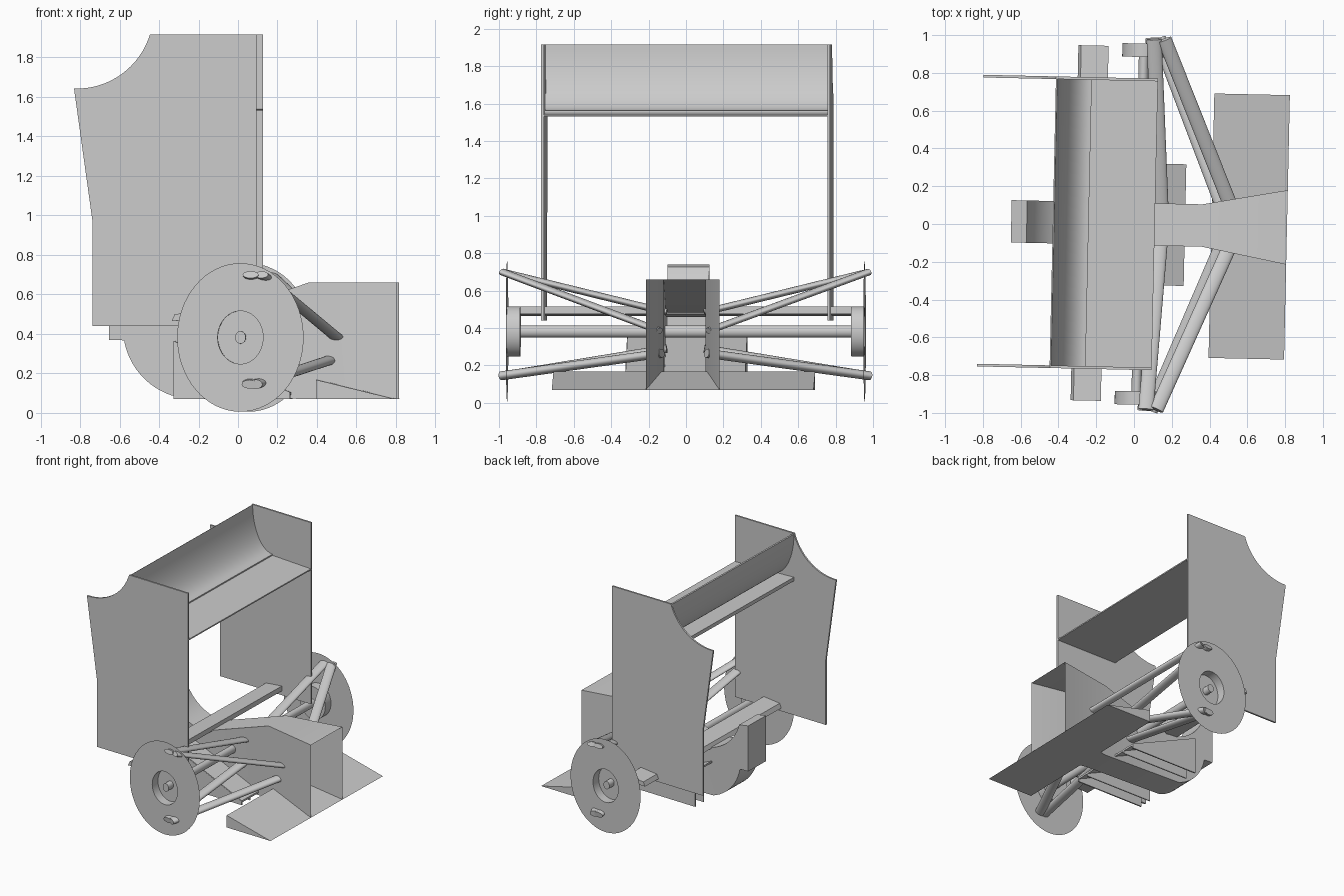
import bpy, bmesh, math
from mathutils import Vector, Matrix

cube = bpy.data.objects.get("Cube")
if cube:
    bpy.data.objects.remove(cube, do_unlink=True)

grey = bpy.data.materials.new("plain_grey")
grey.use_nodes = True
grey.diffuse_color = (0.6, 0.6, 0.6, 1)
grey.node_tree.nodes["Principled BSDF"].inputs["Base Color"].default_value = (0.6, 0.6, 0.6, 1)

# The whole assembly sits turned very slightly about z
TURN = Matrix.Rotation(-0.022, 4, 'Z')


def finish(name, bm, smooth=False, normals=True):
    if normals:
        bmesh.ops.recalc_face_normals(bm, faces=bm.faces)
    bm.transform(TURN)
    mesh = bpy.data.meshes.new(name)
    bm.to_mesh(mesh)
    bm.free()
    mesh.materials.append(grey)
    ob = bpy.data.objects.new(name, mesh)
    bpy.context.collection.objects.link(ob)
    if smooth:
        bpy.ops.object.select_all(action='DESELECT')
        ob.select_set(True)
        bpy.context.view_layer.objects.active = ob
        bpy.ops.object.shade_smooth_by_angle(angle=math.radians(35))
    return ob


def extrude(name, profile, y0, y1, smooth=False):
    """Solid from an x-z outline, between two y positions."""
    bm = bmesh.new()
    a = [bm.verts.new((x, y0, z)) for x, z in profile]
    b = [bm.verts.new((x, y1, z)) for x, z in profile]
    bm.faces.new(a)
    bm.faces.new(b)
    n = len(a)
    for i in range(n):
        bm.faces.new((a[i], a[(i + 1) % n], b[(i + 1) % n], b[i]))
    return finish(name, bm, smooth)


def arc(cx, cz, rx, rz, start, end, n=12):
    pts = []
    for i in range(n + 1):
        t = math.radians(start + (end - start) * i / n)
        pts.append((cx + rx * math.cos(t), cz + rz * math.sin(t)))
    return pts


def rod(name, start, end, width, height, n=24):
    """Oval bar from start to end."""
    start, end = Vector(start), Vector(end)
    axis = (end - start).normalized()
    side = axis.cross(Vector((0, 0, 1))).normalized()
    up = side.cross(axis)
    bm = bmesh.new()
    rings = []
    for p in (start, end):
        rings.append([bm.verts.new(p + side * x + up * z)
                      for x, z in arc(0, 0, width, height, 0, 360, n)[:-1]])
    for i in range(n):
        j = (i + 1) % n
        bm.faces.new((rings[0][i], rings[0][j], rings[1][j], rings[1][i]))
    for r in rings:
        bm.faces.new(r)
    return finish(name, bm, True)


def wheel(name, s, n=64):
    """Thin disc with a cup-shaped hub recessed on the outer side."""
    bm = bmesh.new()
    rings = []
    for rx, rz, y in ((0.32, 0.376, 0.956), (0.115, 0.134, 0.956), (0.115, 0.134, 0.885)):
        rings.append([bm.verts.new((x, s * y, z))
                      for x, z in arc(0.033, 0.382, rx, rz, 0, 360, n)[:-1]])
    for a, b in zip(rings, rings[1:]):
        for i in range(n):
            j = (i + 1) % n
            bm.faces.new((a[i], a[j], b[j], b[i]))
    bm.faces.new(rings[-1])
    return finish(name, bm, True)


# Tall side plates with a scooped rear corner
plate = [(-0.72, 0.44), (0.11, 0.44), (0.11, 1.915)]
plate += arc(-0.80, 2.03, 0.388, 0.388, -17, -92, 16)
plate += [(-0.72, 0.97)]

# Sloping floor under the rear, with its fences
ramp = [(0.27, 0.09), (-0.32, 0.35), (-0.32, 0.365), (0.27, 0.105)]
fence = [(0.27, 0.07), (0.27, 0.10), (-0.32, 0.36), (-0.32, 0.07)]
extrude("ramp_floor", ramp, -0.32, 0.32)

for s, side in ((1, "left"), (-1, "right")):
    extrude(side + "_end_plate", plate, s * 0.758, s * 0.772)
    extrude(side + "_ramp_fence", fence, s * 0.312, s * 0.322)
    extrude(side + "_inner_fence", fence, s * 0.21, s * 0.218)
    wheel(side + "_wheel_disc", s)
    # Suspension arms
    rod(side + "_upper_rear_arm", (0.085, s * 0.98, 0.70), (0.14, s * 0.10, 0.485), 0.04, 0.018)
    rod(side + "_upper_front_arm", (0.14, s * 0.98, 0.70), (0.50, s * 0.13, 0.385), 0.038, 0.018)
    rod(side + "_lower_rear_arm", (0.08, s * 0.985, 0.145), (0.12, s * 0.10, 0.29), 0.04, 0.022)
    rod(side + "_lower_front_arm", (0.11, s * 0.985, 0.145), (0.46, s * 0.12, 0.265), 0.038, 0.024)

rod("axle", (0.033, -0.945, 0.382), (0.033, 0.945, 0.382), 0.027, 0.032)

# Rear wing: flat blade with a curved flap above it
extrude("wing_blade", [(-0.43, 1.53), (0.11, 1.53), (0.11, 1.54), (-0.43, 1.56)], -0.76, 0.76)
outer = arc(-0.24, 1.91, 0.19, 0.36, 180, 270, 20)
inner = arc(-0.24, 1.915, 0.182, 0.352, 270, 180, 20)
extrude("wing_flap", outer + inner, -0.76, 0.76, True)

# Cross beam between the wheels
extrude("cross_beam", [(-0.315, 0.465), (-0.155, 0.475), (-0.155, 0.515), (-0.30, 0.50)], -0.94, 0.94)

# Flat wedge floor at the nose
extrude("nose_wedge", [(0.41, 0.07), (0.81, 0.07), (0.41, 0.168)], -0.70, 0.70)

# Hollow gearbox body, waisted and flaring to an open nose
top = [(0.36, 0.66), (-0.22, 0.46)]
top += arc(-0.22, 0.82, 0.36, 0.36, 260, 195, 12)
top += [(-0.65, 0.74)]
bottom = [(-0.65, 0.37)] + arc(-0.22, 0.43, 0.36, 0.36, 190, 252, 12) + [(0.36, 0.07)]
outline = top + bottom
bm = bmesh.new()
walls = [[bm.verts.new((x, s * 0.112, z)) for x, z in outline] for s in (-1, 1)]
for w in walls:
    bm.faces.new(w)
for i in range(len(outline) - 1):
    bm.faces.new((walls[0][i], walls[0][i + 1], walls[1][i + 1], walls[1][i]))
nose = [[bm.verts.new((0.81, s * 0.197, z)) for z in (0.66, 0.07)] for s in (-1, 1)]
for w, e in zip(walls, nose):
    bm.faces.new((w[0], e[0], e[1], w[-1]))
for k, i in ((0, 0), (1, -1)):
    bm.faces.new((walls[0][i], walls[1][i], nose[1][k], nose[0][k]))
finish("gearbox_body", bm, True)
